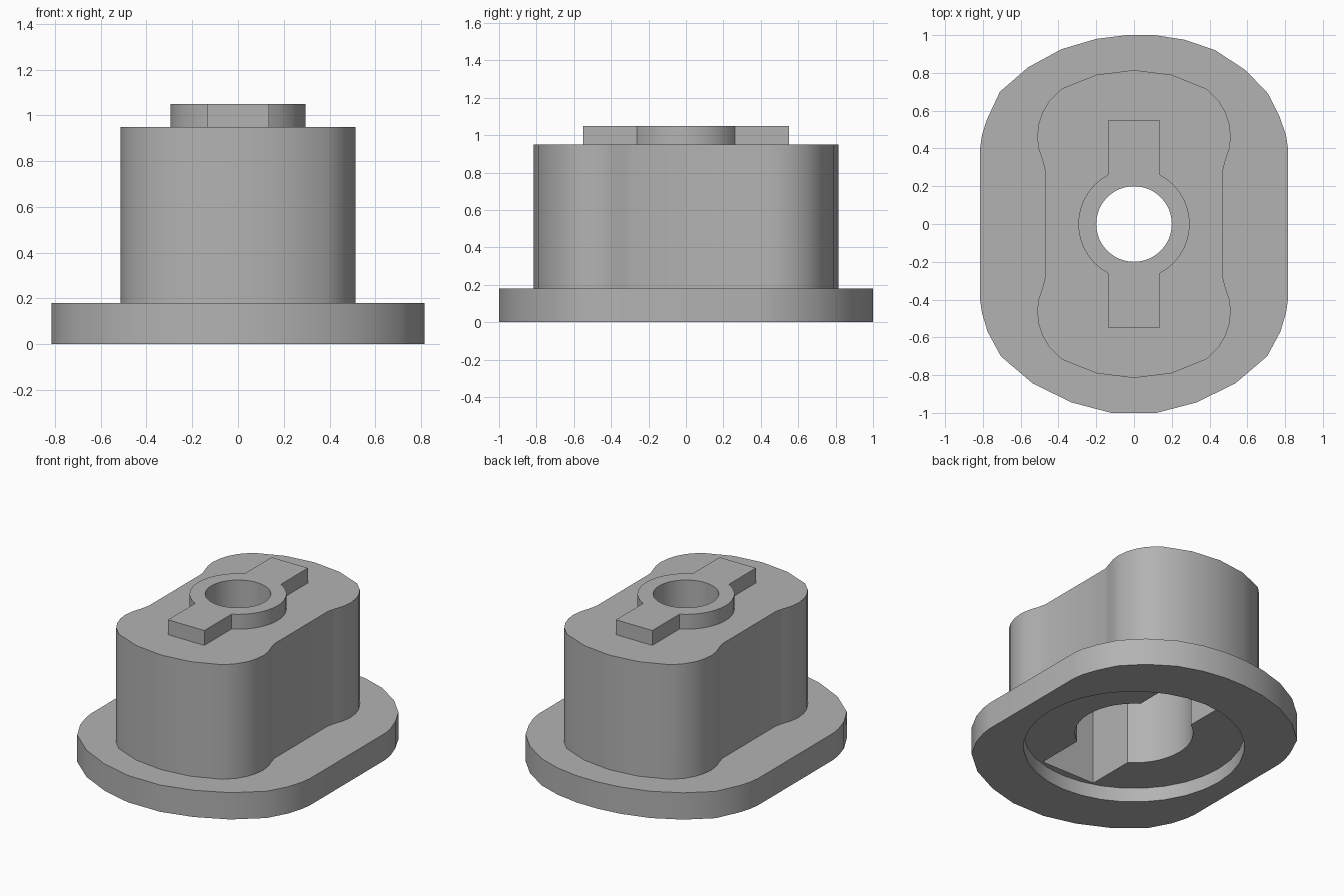
import bpy, bmesh, math

if "Cube" in bpy.data.objects:
    bpy.data.objects.remove(bpy.data.objects["Cube"])

grey = bpy.data.materials.new("light_grey")
grey.diffuse_color = (0.45, 0.45, 0.45, 1)
grey.use_nodes = True
grey.node_tree.nodes["Principled BSDF"].inputs["Base Color"].default_value = grey.diffuse_color


def prism(name, pts, z0, z1):
    """Extrude a flat outline from z0 to z1."""
    bm = bmesh.new()
    face = bm.faces.new([bm.verts.new((x, y, z0)) for x, y in pts])
    top = bmesh.ops.extrude_face_region(bm, geom=[face])
    bmesh.ops.translate(bm, vec=(0, 0, z1 - z0),
                        verts=[v for v in top["geom"] if isinstance(v, bmesh.types.BMVert)])
    bmesh.ops.recalc_face_normals(bm, faces=bm.faces)
    mesh = bpy.data.meshes.new(name)
    bm.to_mesh(mesh)
    bm.free()
    mesh.materials.append(grey)
    ob = bpy.data.objects.new(name, mesh)
    bpy.context.collection.objects.link(ob)
    return ob


def circle(r, n=48):
    return [(r * math.cos(2 * math.pi * i / n), r * math.sin(2 * math.pi * i / n)) for i in range(n)]


def key_outline(r, w, end, n=14):
    """Circle with a rectangular tab of half width w at each y end."""
    a = math.acos(w / r)
    arc = [(r * math.cos(-a + 2 * a * i / n), r * math.sin(-a + 2 * a * i / n)) for i in range(n + 1)]
    half = arc + [(w, end)]
    half = [(w, -end)] + half
    return half + [(-x, -y) for x, y in half]


def combine(base, other, op):
    m = base.modifiers.new(op.lower(), 'BOOLEAN')
    m.operation, m.object, m.solver = op, other, 'EXACT'
    bpy.context.view_layer.objects.active = base
    bpy.ops.object.modifier_apply(modifier=m.name)
    bpy.data.objects.remove(other)


# Flange: round ends blended into straight sides
back = [(0.815, 0.40), (0.805, 0.47), (0.77, 0.57), (0.71, 0.69), (0.59, 0.815), (0.43, 0.92),
        (0.27, 0.975), (0.11, 1.0), (-0.04, 1.0), (-0.20, 0.98), (-0.385, 0.925), (-0.56, 0.83),
        (-0.71, 0.70), (-0.78, 0.55), (-0.805, 0.47), (-0.815, 0.40)]
front = [(0.12, -1.0), (0.33, -0.945), (0.535, -0.845), (0.705, -0.70), (0.775, -0.57),
         (0.805, -0.47), (0.815, -0.40)]
flange = prism("flanged_housing", back + [(-x, y) for x, y in reversed(front)] + front, 0, 0.18)

# Body: waisted block with bulging ends
quarter = [(0.47, 0.28), (0.485, 0.34), (0.505, 0.40), (0.513, 0.46), (0.505, 0.53), (0.485, 0.59),
           (0.45, 0.65), (0.385, 0.715), (0.20, 0.79)]
right = [(x, -y) for x, y in reversed(quarter)] + quarter + [(0, 0.815)]
body = prism("body", right + [(-x, -y) for x, y in right], 0.14, 0.95)

# Raised key on top
key = prism("key", key_outline(0.295, 0.135, 0.55), 0.90, 1.05)
combine(flange, body, 'UNION')
combine(flange, key, 'UNION')

# Round recess below, key-shaped socket inside, bore through the top
combine(flange, prism("recess", circle(0.673, 32), -0.1, 0.095), 'DIFFERENCE')
combine(flange, prism("socket", key_outline(0.36, 0.2, 0.625), 0.05, 0.82), 'DIFFERENCE')
combine(flange, prism("bore", circle(0.2), 0.6, 1.2), 'DIFFERENCE')

bpy.ops.object.select_all(action='DESELECT')
flange.select_set(True)
bpy.context.view_layer.objects.active = flange
bpy.ops.object.shade_smooth_by_angle(angle=math.radians(30))
